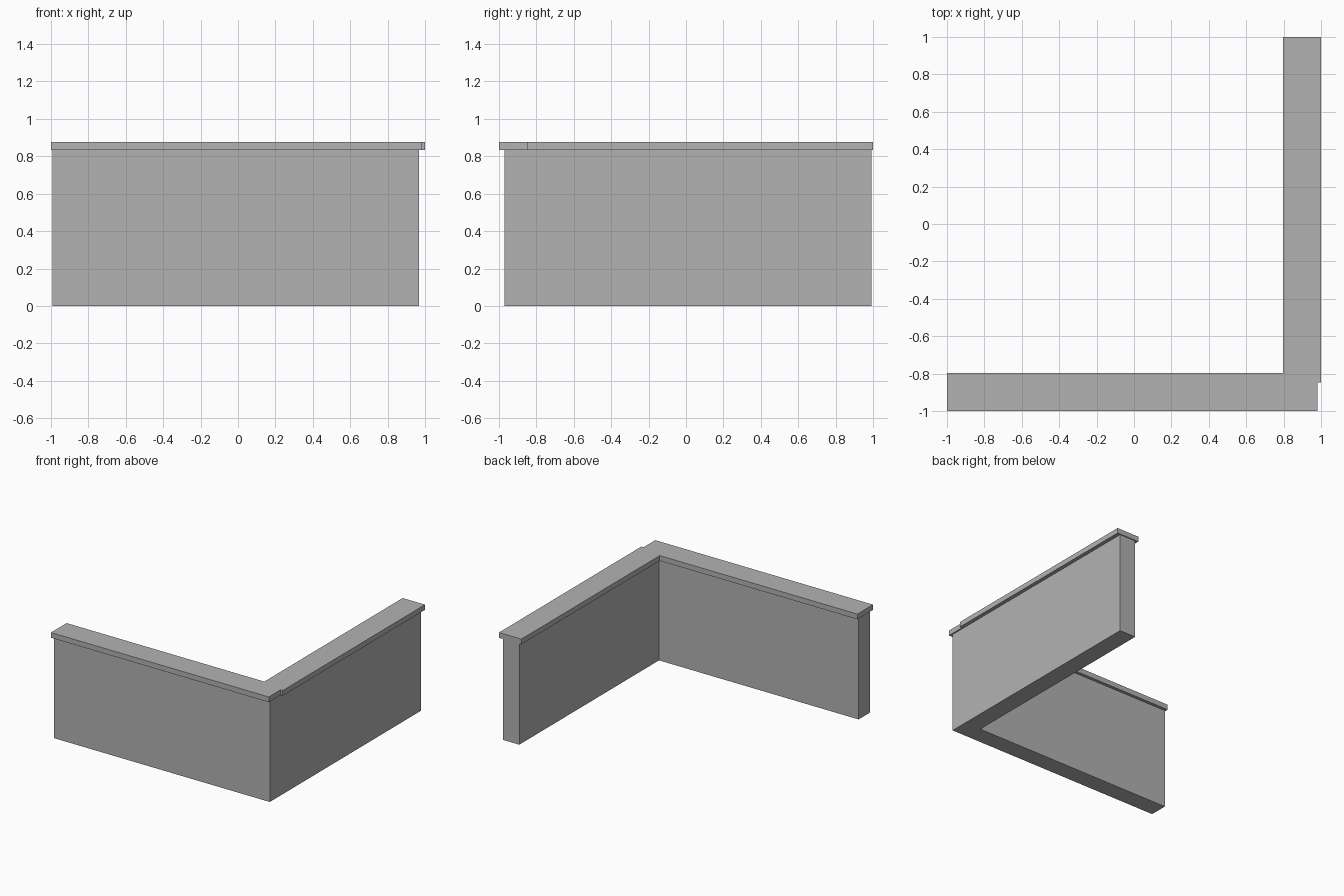
import bpy
import bmesh

if "Cube" in bpy.data.objects:
    bpy.data.objects.remove(bpy.data.objects["Cube"])

grey = bpy.data.materials.new("concrete grey")
grey.diffuse_color = (0.448, 0.448, 0.448, 1)
grey.use_nodes = True
grey.node_tree.nodes["Principled BSDF"].inputs["Base Color"].default_value = grey.diffuse_color


def extruded_plan(name, outline, z0, z1):
    """Solid made by raising a floor plan outline from z0 to z1."""
    bm = bmesh.new()
    base = bm.faces.new([bm.verts.new((x, y, z0)) for x, y in outline])
    raised = bmesh.ops.extrude_face_region(bm, geom=[base], use_keep_orig=True)
    for v in raised["geom"]:
        if isinstance(v, bmesh.types.BMVert):
            v.co.z = z1
    bmesh.ops.recalc_face_normals(bm, faces=bm.faces)
    mesh = bpy.data.meshes.new(name)
    bm.to_mesh(mesh)
    bm.free()
    mesh.materials.append(grey)
    obj = bpy.data.objects.new(name, mesh)
    bpy.context.collection.objects.link(obj)
    return obj


# L-shaped corner wall
extruded_plan("corner_wall", [
    (-0.993, -0.971), (0.969, -0.971), (0.969, 0.992),
    (0.821, 0.992), (0.821, -0.822), (-0.993, -0.822)], 0, 0.834)

# Overhanging coping with a small step near the outer corner
extruded_plan("wall_coping", [
    (-1, -1), (0.98, -1), (0.98, -0.848), (1, -0.848), (1, 1),
    (0.797, 1), (0.797, -0.797), (-1, -0.797)], 0.834, 0.877)
